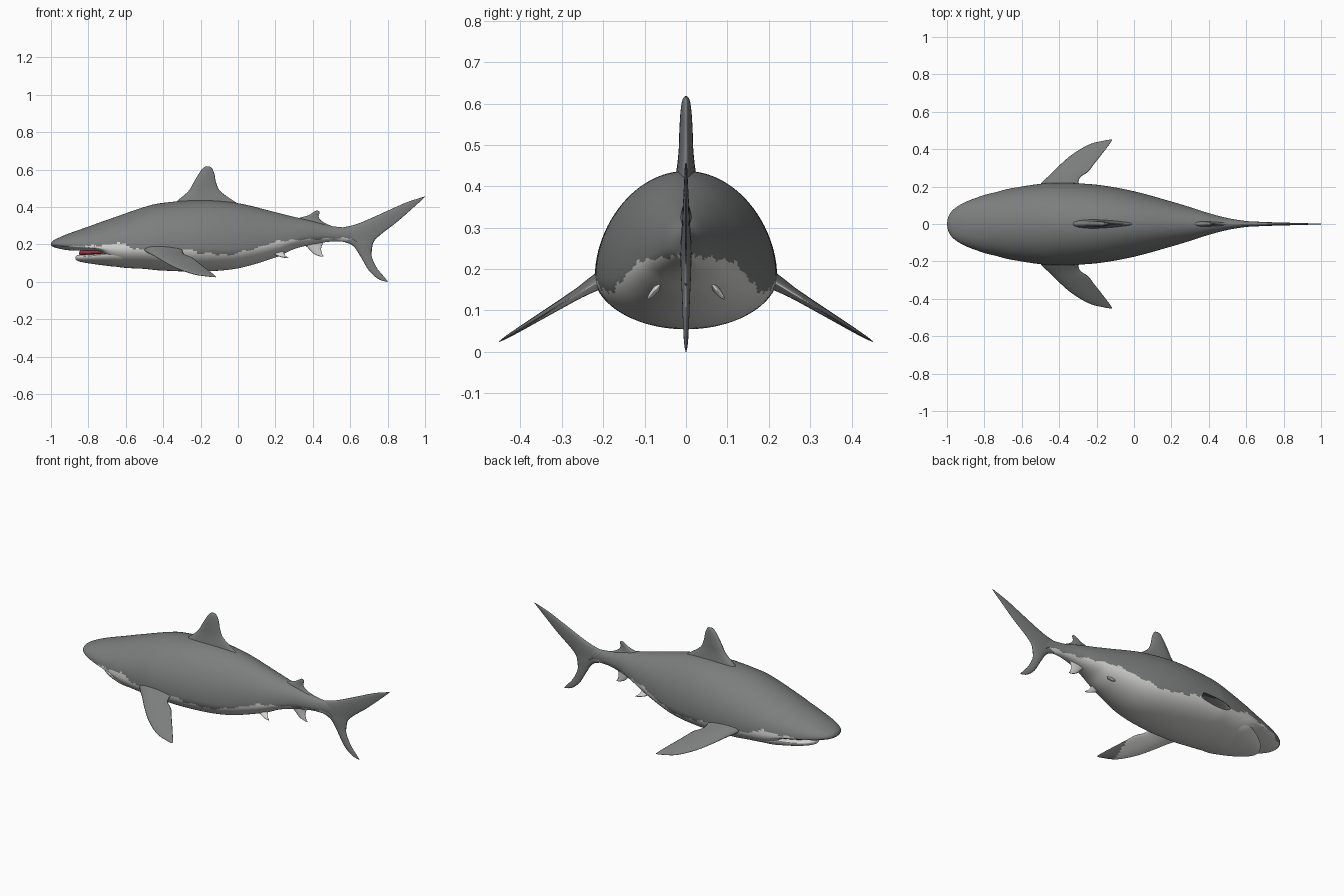
import bpy, bmesh, math, random
from mathutils import Vector

if "Cube" in bpy.data.objects:
    bpy.data.objects.remove(bpy.data.objects["Cube"])

random.seed(4)


def material(name, rgb):
    m = bpy.data.materials.new(name)
    m.diffuse_color = (*rgb, 1)
    m.use_nodes = True
    m.node_tree.nodes["Principled BSDF"].inputs["Base Color"].default_value = m.diffuse_color
    return m


GREY = material("back grey", (0.20, 0.21, 0.205))
PALE = material("belly white", (0.68, 0.68, 0.67))
RED = material("mouth red", (0.35, 0.04, 0.05))


def refine(rows, steps):
    """Smooth curve through rows of numbers."""
    out = []
    for i in range(len(rows) - 1):
        p0, p1, p2, p3 = (rows[min(max(i + k, 0), len(rows) - 1)] for k in (-1, 0, 1, 2))
        for s in range(steps):
            t = s / steps
            out.append([0.5 * (2 * b + (c - a) * t + (2 * a - 5 * b + 4 * c - d) * t * t
                               + (3 * b - a - 3 * c + d) * t ** 3)
                        for a, b, c, d in zip(p0, p1, p2, p3)])
    out.append(list(rows[-1]))
    return out


def loft(name, rings, mats, rule=None):
    """Skin closed rings, cap the ends, colour faces by rule."""
    bm = bmesh.new()
    loops = [[bm.verts.new(p) for p in ring] for ring in rings]
    n = len(loops[0])
    for a, b in zip(loops, loops[1:]):
        for i in range(n):
            j = (i + 1) % n
            bm.faces.new((a[i], a[j], b[j], b[i]))
    bm.faces.new(loops[0])
    bm.faces.new(loops[-1])
    bmesh.ops.remove_doubles(bm, verts=bm.verts, dist=0.00005)
    bmesh.ops.recalc_face_normals(bm, faces=bm.faces)
    bm.normal_update()
    for f in bm.faces:
        f.smooth = True
        if rule:
            f.material_index = rule(f.calc_center_median(), f.normal)
    me = bpy.data.meshes.new(name)
    bm.to_mesh(me)
    bm.free()
    ob = bpy.data.objects.new(name, me)
    bpy.context.collection.objects.link(ob)
    for m in mats:
        me.materials.append(m)
    return ob


def hull(name, stations, mats, rule=None, steps=8, sides=72):
    """Stations: x, top, widest height, bottom, half width."""
    rings = []
    for x, top, mid, bot, w in refine(stations, steps):
        ring = []
        for k in range(sides):
            a = 2 * math.pi * k / sides
            s = math.sin(a)
            ring.append((x, max(w, 0) * math.cos(a), mid + s * ((top - mid) if s > 0 else (mid - bot))))
        rings.append(ring)
    return loft(name, rings, mats, rule)


def fin(name, stations, normal, mats, rule=None, place=None, sides=20):
    """Stations: lead u,v, trail u,v, half thickness; place maps (u,v) to 3D."""
    place = place or (lambda u, v: Vector((u, 0, v)))
    rings = []
    for lu, lv, tu, tv, h in refine(stations, 6):
        lead, trail = place(lu, lv), place(tu, tv)
        ring = []
        for k in range(sides):
            a = 2 * math.pi * k / sides
            c = (1 - math.cos(a)) / 2
            ring.append(lead.lerp(trail, c) + normal * (h * math.sin(a) * (1.15 - 0.6 * c)))
        rings.append(ring)
    return loft(name, rings, mats, rule)


# Height of the colour border along the flank
BORDER = [(-1.01, .185), (-.8, .192), (-.66, .198), (-.645, .222), (-.625, .2), (-.56, .18),
          (-.5, .166), (-.3, .175), (-.2, .152), (-.05, .142), (.1, .18), (.2, .215),
          (.35, .225), (.62, .236), (.64, 0), (1.1, 0)]


def border(x):
    for (x0, z0), (x1, z1) in zip(BORDER, BORDER[1:]):
        if x0 <= x <= x1:
            return z0 + (z1 - z0) * (x - x0) / (x1 - x0)
    return 0


def countershade(c, n):
    wobble = 0.004 * math.sin(c.x * 70) + random.uniform(-.002, .002)
    return 1 if c.z < border(c.x) + wobble else 0


# Body with the upper jaw
hull("body", [
    (-1, .203, .2, .197, 0), (-.99, .219, .2, .188, .045), (-.96, .235, .2, .178, .082),
    (-.9, .26, .195, .168, .118), (-.8, .295, .185, .165, .155), (-.74, .317, .18, .158, .17),
    (-.66, .345, .18, .085, .19), (-.5, .4, .18, .069, .215), (-.4, .422, .18, .06, .22),
    (-.2, .437, .18, .055, .21), (0, .42, .18, .072, .175), (.2, .372, .21, .13, .12),
    (.3, .347, .23, .175, .09), (.4, .325, .25, .2, .058), (.5, .298, .25, .215, .032),
    (.6, .288, .25, .214, .016), (.72, .275, .245, .22, .005)],
    [GREY, PALE], countershade, steps=10, sides=96)

# Lower jaw and mouth lining
hull("lower_jaw", [
    (-.87, .13, .127, .124, 0), (-.86, .141, .13, .113, .035), (-.83, .146, .133, .104, .075),
    (-.78, .15, .138, .096, .115), (-.72, .155, .145, .088, .15), (-.64, .16, .15, .08, .178),
    (-.5, .15, .14, .08, .17)], [PALE])
hull("mouth_lining", [
    (-.85, .152, .15, .148, 0), (-.84, .17, .155, .14, .035), (-.8, .175, .155, .138, .085),
    (-.7, .175, .155, .138, .135)], [RED])

# Fins on the centre line
SIDE = Vector((0, 1, 0))
fin("dorsal_fin", [
    (-.36, .4, .03, .4, .034), (-.32, .437, -.03, .437, .026), (-.265, .485, -.095, .485, .02),
    (-.235, .535, -.117, .53, .018), (-.208, .58, -.126, .575, .015),
    (-.185, .61, -.138, .605, .01), (-.168, .618, -.15, .616, .003)], SIDE, [GREY])
fin("rear_dorsal_fin", [
    (.27, .32, .53, .285, .022), (.33, .342, .455, .32, .014), (.375, .355, .432, .345, .009),
    (.405, .373, .436, .368, .006), (.42, .381, .432, .379, .002)], SIDE, [GREY])
fin("tail_upper_lobe", [
    (.53, .285, .715, .16, .016), (.62, .304, .724, .21, .014), (.7, .335, .76, .25, .011),
    (.8, .38, .85, .32, .008), (.9, .424, .93, .39, .005), (.985, .452, .99, .444, .003),
    (1, .457, 1, .455, .001)], SIDE, [GREY])
fin("tail_lower_lobe", [
    (.53, .222, .745, .265, .014), (.61, .196, .72, .2, .014), (.655, .135, .714, .14, .011),
    (.7, .06, .742, .075, .008), (.75, .015, .78, .028, .005), (.795, 0, .802, .002, .001)],
    SIDE, [GREY])
fin("anal_fin", [
    (.33, .22, .46, .22, .014), (.37, .185, .445, .18, .01), (.405, .15, .45, .15, .006),
    (.44, .135, .46, .134, .002)], SIDE, [PALE])

# Paired fins
for side, label in ((-1, "near"), (1, "far")):
    up = Vector((0, side * .525, .851))

    def pectoral_place(x, y, s=side):
        return Vector((x, s * y, .172 - (y - .21) * .61))

    def underside(c, n, up=up):
        return 1 if n.dot(up) < 0 and c.x < -.22 else 0

    fin("pectoral_fin_" + label, [
        (-.54, .15, -.27, .15, .03), (-.495, .22, -.295, .215, .021), (-.45, .262, -.287, .25, .015),
        (-.4, .312, -.245, .28, .012), (-.33, .372, -.21, .325, .009), (-.24, .425, -.168, .378, .006),
        (-.16, .446, -.132, .425, .003), (-.12, .452, -.117, .447, .001)],
        up, [GREY, PALE], underside, pectoral_place)

    def pelvic_place(x, z, s=side):
        return Vector((x, s * (.05 + (.18 - z) * .8), z))

    fin("pelvic_fin_" + label, [
        (.12, .2, .26, .2, .014), (.16, .172, .245, .168, .011), (.2, .145, .25, .145, .008),
        (.235, .132, .265, .132, .005), (.262, .127, .272, .127, .001)],
        Vector((0, side * .78, .62)), [PALE], None, pelvic_place)
